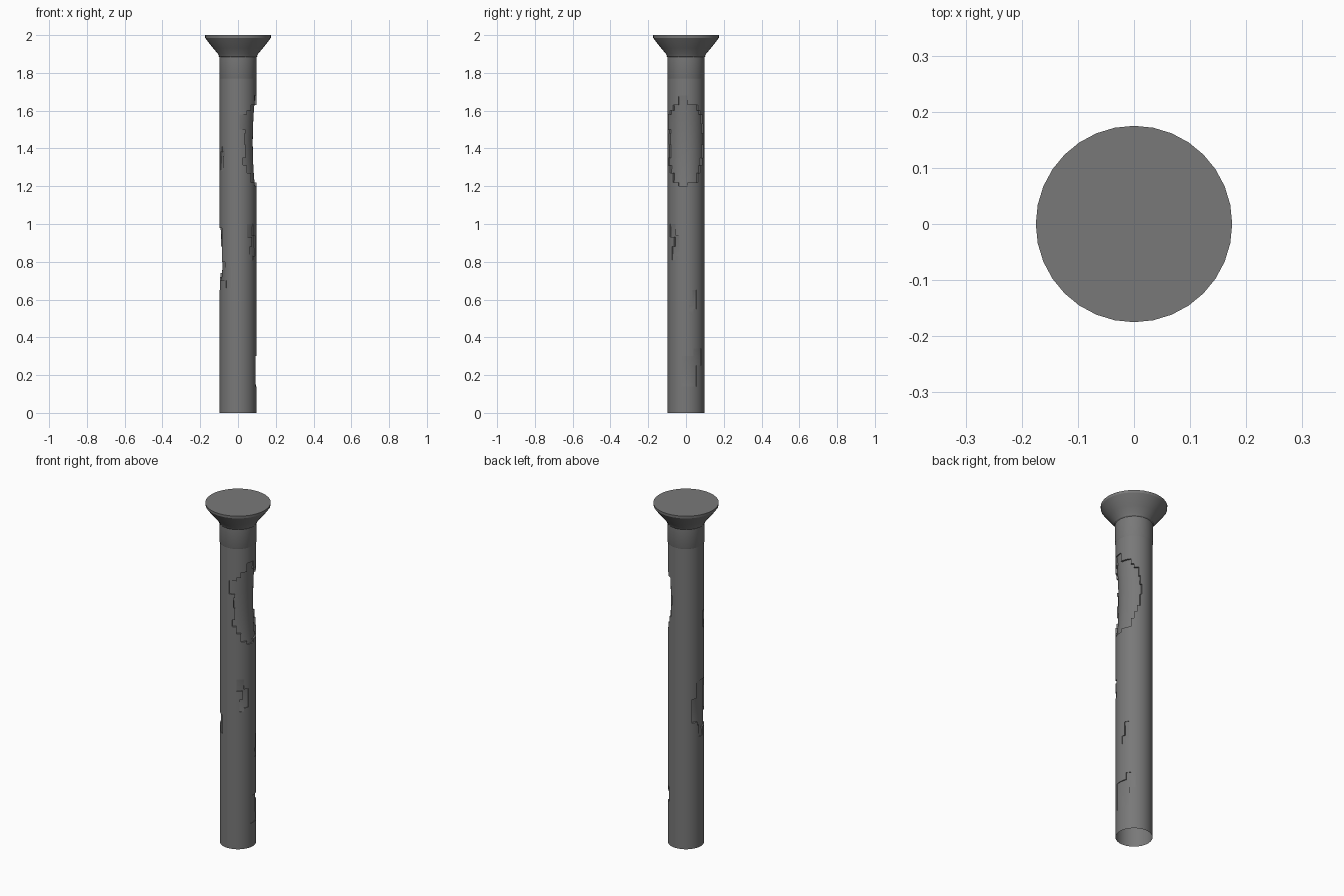
import bpy, bmesh, math

cube = bpy.data.objects.get("Cube")
if cube:
    bpy.data.objects.remove(cube, do_unlink=True)

# Weathered stone
stone = bpy.data.materials.new("grey_stone")
stone.use_nodes = True
GREY = (0.19, 0.19, 0.19, 1)
stone.diffuse_color = GREY
bsdf = stone.node_tree.nodes["Principled BSDF"]
bsdf.inputs["Base Color"].default_value = GREY
bsdf.inputs["Roughness"].default_value = 0.9

RADIUS = 0.097


def finish(bm, name):
    mesh = bpy.data.meshes.new(name)
    bm.to_mesh(mesh)
    bm.free()
    obj = bpy.data.objects.new(name, mesh)
    bpy.context.collection.objects.link(obj)
    mesh.materials.append(stone)
    bpy.ops.object.select_all(action="DESELECT")
    obj.select_set(True)
    bpy.context.view_layer.objects.active = obj
    bpy.ops.object.shade_smooth_by_angle(angle=math.radians(30))
    return obj


def lathe(profile, segments, cap_top=False):
    bm = bmesh.new()
    rings = []
    for r, z in profile:
        angles = [math.tau * i / segments for i in range(segments)]
        rings.append([bm.verts.new((r * math.cos(a), r * math.sin(a), z)) for a in angles])
    for low, high in zip(rings, rings[1:]):
        for i in range(segments):
            j = (i + 1) % segments
            bm.faces.new((low[i], low[j], high[j], high[i]))
    if cap_top:
        bm.faces.new(rings[-1])
    return bm


def turn(co, middle):
    # Angle in degrees measured from the middle of a chipped area
    return (math.degrees(math.atan2(co.y, co.x)) - middle + 180) % 360 - 180


def chip(bm, middle, half_angle, z_mid, half_z, depth, patches):
    # Sink a stepped group of patches, deepest in the middle
    chosen = []
    for f in bm.faces:
        c = f.calc_center_median()
        a = turn(c, middle)
        if any(a0 < a < a1 and z0 < c.z < z1 for a0, a1, z0, z1 in patches):
            chosen.append(f)
    result = bmesh.ops.extrude_face_region(bm, geom=chosen)
    bmesh.ops.delete(bm, geom=[f for f in chosen if f.is_valid], context="FACES_ONLY")
    for v in result["geom"]:
        if isinstance(v, bmesh.types.BMVert):
            u = turn(v.co, middle) / half_angle
            w = (v.co.z - z_mid) / half_z
            sink = depth * (0.25 + 0.75 * max(0, 1 - u * u) * max(0, 1 - w * w))
            scale = 1 - sink / RADIUS
            v.co.x *= scale
            v.co.y *= scale


# Hollow shaft, open at the foot
rows = 177
shaft = lathe([(RADIUS, 0.01 * i) for i in range(rows + 1)], 72)

# Large upper break
chip(shaft, 0, 85, 1.43, 0.26, 0.019, [
    (-25, 5, 1.2, 1.68), (-45, 40, 1.22, 1.63), (-60, 50, 1.27, 1.6),
    (-85, 65, 1.5, 1.58), (-70, 75, 1.42, 1.48), (-75, 60, 1.31, 1.35),
    (-65, 70, 1.35, 1.53)])
# Middle break on the opposite side
chip(shaft, 170, 55, 0.82, 0.16, 0.016, [
    (-25, 20, 0.74, 0.88), (-12, 40, 0.8, 0.98), (-5, 55, 0.72, 0.8),
    (10, 75, 0.7, 0.77), (0, 20, 0.65, 0.72), (60, 75, 0.66, 0.7)])
# Small chips
chip(shaft, -40, 30, 0.91, 0.1, 0.009, [
    (-20, 5, 0.93, 1.0), (0, 20, 0.83, 0.94), (-10, 5, 0.81, 0.88)])
chip(shaft, 25, 20, 0.6, 0.06, 0.007, [(-5, 10, 0.55, 0.65), (-15, 0, 0.52, 0.57)])
chip(shaft, 20, 40, 0.24, 0.11, 0.007, [(-35, 15, 0.14, 0.3), (5, 35, 0.25, 0.34)])
chip(shaft, 205, 20, 1.34, 0.06, 0.007, [(-10, 10, 1.28, 1.38), (5, 20, 1.36, 1.41)])
finish(shaft, "column_shaft")

# Neck band with a fine joint below it
finish(lathe([(0.095, 1.765), (0.099, 1.775), (0.099, 1.885), (0.104, 1.89)], 40),
       "neck_band")

# Flared capital with a flat top
flare = [(0.099, 1.885), (0.106, 1.9), (0.132, 1.931), (0.158, 1.964),
         (0.174, 1.986), (0.175, 2.0)]
finish(lathe(flare, 32, cap_top=True), "flared_capital")
